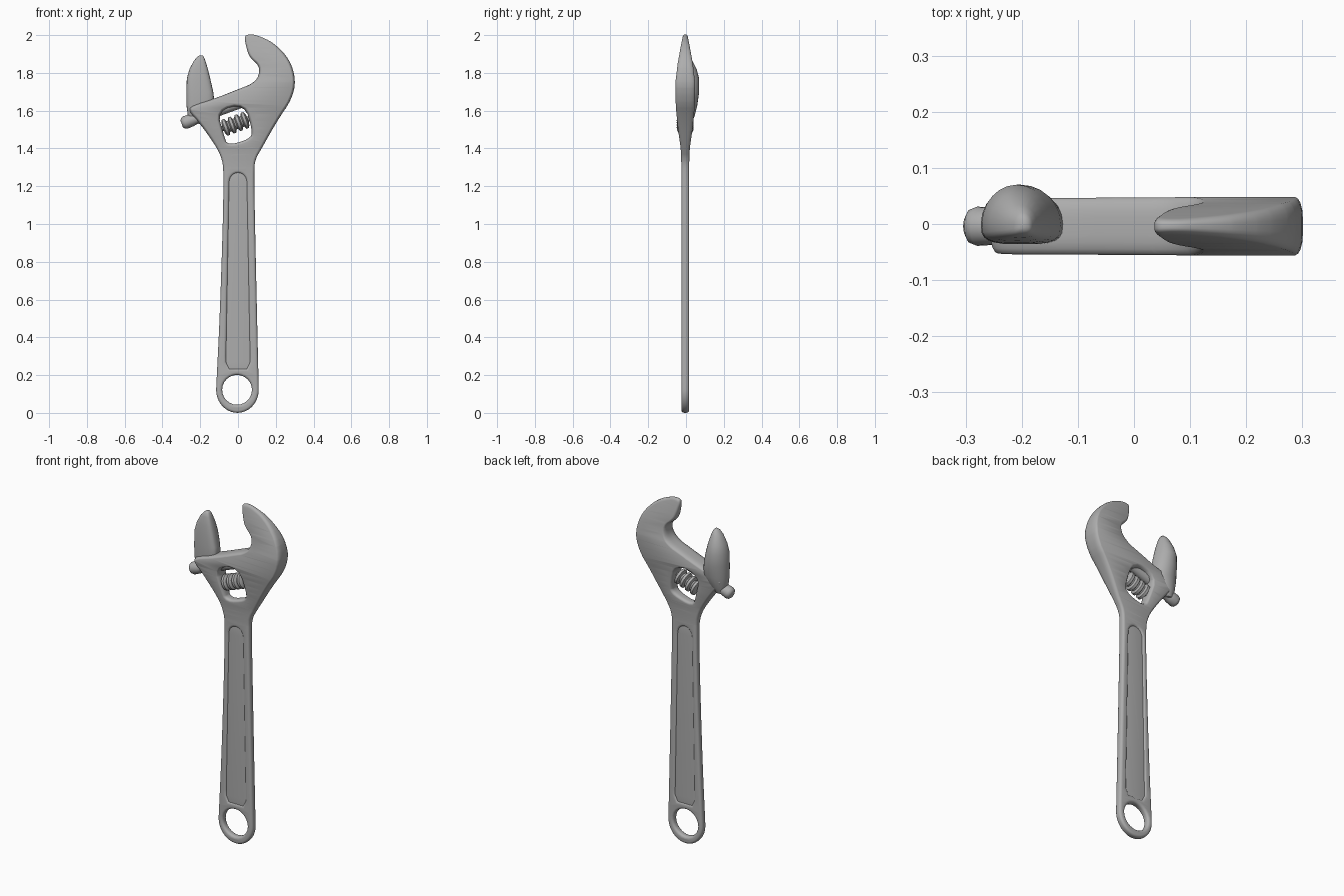
import bpy, bmesh, math
from mathutils import Matrix, Vector

cube = bpy.data.objects.get("Cube")
if cube:
    bpy.data.objects.remove(cube, do_unlink=True)

steel = bpy.data.materials.new("worn grey steel")
GREY = (0.42, 0.42, 0.42, 1)
steel.use_nodes = True
steel.diffuse_color = GREY
shader = steel.node_tree.nodes["Principled BSDF"]
shader.inputs["Base Color"].default_value = GREY
TILT = math.radians(20)          # slope of the jaw slide


def finish(name, bm, angle=40):
    """Turn a bmesh into a smooth-shaded object."""
    bmesh.ops.recalc_face_normals(bm, faces=bm.faces)
    mesh = bpy.data.meshes.new(name)
    bm.to_mesh(mesh)
    bm.free()
    mesh.materials.append(steel)
    obj = bpy.data.objects.new(name, mesh)
    bpy.context.collection.objects.link(obj)
    bpy.ops.object.select_all(action='DESELECT')
    obj.select_set(True)
    bpy.context.view_layer.objects.active = obj
    bpy.ops.object.shade_smooth_by_angle(angle=math.radians(angle))
    return obj


def rounded(points, times=2):
    """Corner cutting on a closed outline."""
    for _ in range(times):
        cut = []
        for i, a in enumerate(points):
            a, b = Vector(a), Vector(points[(i + 1) % len(points)])
            cut += [a.lerp(b, 0.25), a.lerp(b, 0.75)]
        points = cut
    return points


def arc(cx, cz, rx, rz, start, end, count):
    steps = [math.radians(start + (end - start) * i / count) for i in range(count + 1)]
    return [(cx + rx * math.cos(a), cz + rz * math.sin(a)) for a in steps]


def plate(outlines, extrude, bevel):
    """Bevelled upright plate with holes, returned as a bmesh."""
    curve = bpy.data.curves.new("outline", 'CURVE')
    curve.dimensions = '2D'
    curve.fill_mode = 'BOTH'
    curve.extrude, curve.bevel_depth, curve.offset = extrude, bevel, -bevel
    curve.bevel_resolution = 3
    for points in outlines:
        spline = curve.splines.new('POLY')
        spline.points.add(len(points) - 1)
        for p, (x, z) in zip(spline.points, points):
            p.co = (x, z, 0, 1)
        spline.use_cyclic_u = True
    temp = bpy.data.objects.new("outline", curve)
    bpy.context.collection.objects.link(temp)
    graph = bpy.context.evaluated_depsgraph_get()
    mesh = bpy.data.meshes.new_from_object(temp.evaluated_get(graph))
    bm = bmesh.new()
    bm.from_mesh(mesh)
    bpy.data.objects.remove(temp, do_unlink=True)
    bpy.data.meshes.remove(mesh)
    bmesh.ops.remove_doubles(bm, verts=bm.verts, dist=0.0002)
    bm.transform(Matrix.Rotation(math.pi / 2, 4, 'X'))
    return bm


def loft(sections, count=24):
    """Stack of closed rings, capped at both ends."""
    bm = bmesh.new()
    rings = [[bm.verts.new(p) for p in ring] for ring in sections]
    for low, high in zip(rings, rings[1:]):
        for i in range(count):
            j = (i + 1) % count
            bm.faces.new((low[i], low[j], high[j], high[i]))
    bm.faces.new(rings[0])
    bm.faces.new(rings[-1])
    return bm


def lathe(name, profile, centre, angle=40):
    """Turned part whose axis follows the jaw slide."""
    rings = [[(r * math.cos(math.tau * i / 24), r * math.sin(math.tau * i / 24), h)
              for i in range(24)] for h, r in profile]
    bm = loft(rings)
    bm.transform(Matrix.Translation(centre) @
                 Matrix.Rotation(math.pi / 2 - TILT, 4, 'Y'))
    return finish(name, bm, angle)


# Wrench body: handle, hanging eye, fixed jaw and worm window
head = [(0.085, 1.27), (0.09, 1.34), (0.125, 1.4), (0.21, 1.55), (0.285, 1.66),
        (0.307, 1.76), (0.275, 1.87), (0.19, 1.96), (0.10, 2.0), (0.06, 2.005),
        (0.032, 1.995), (0.045, 1.93), (0.062, 1.88), (0.115, 1.835),
        (0.108, 1.775), (0.07, 1.74), (0.01, 1.717), (-0.12, 1.665),
        (-0.24, 1.63), (-0.265, 1.60), (-0.2, 1.53), (-0.115, 1.41),
        (-0.083, 1.34), (-0.076, 1.27)]
eye = arc(-0.003, 0.122, 0.113, 0.122, 180, 360, 16)
outline = rounded(head + [(-0.08, 1.0), (-0.097, 0.5), (-0.112, 0.2)] + eye +
                  [(0.108, 0.2), (0.101, 0.5), (0.09, 1.0)])
eye_hole = arc(-0.005, 0.122, 0.079, 0.079, 0, 345, 23)
window = rounded([(-0.11, 1.6), (0.035, 1.635), (0.078, 1.49), (0.062, 1.45),
                  (-0.055, 1.415), (-0.075, 1.47)])
panel = arc(0, 1.22, 0.045, 0.05, 0, 180, 12) + [(-0.062, 0.27), (-0.045, 0.235),
                                                 (0.045, 0.235), (0.062, 0.27)]
body = plate([outline, eye_hole, window, panel], 0.006, 0.014)

# Swell the head and thin the jaw tip
swell = [(0, 1.0), (1.3, 1.0), (1.4, 1.2), (1.5, 1.9), (1.62, 2.5), (1.75, 2.6),
         (1.85, 2.0), (1.95, 1.1), (2.01, 0.5)]


def thickness(z):
    for (z0, t0), (z1, t1) in zip(swell, swell[1:]):
        if z <= z1:
            return t0 + (t1 - t0) * max(z - z0, 0) / (z1 - z0)
    return swell[-1][1]


cuts = [0.1 * i for i in range(3, 13)] + [1.3 + 0.035 * i for i in range(20)]
for z in cuts:
    bmesh.ops.bisect_plane(body, geom=body.verts[:] + body.edges[:] + body.faces[:],
                           plane_co=(0, 0, z), plane_no=(0, 0, 1))
for v in body.verts:
    v.co.y = v.co.y * thickness(v.co.z) - 0.004
finish("wrench_body", body)

# Sunken handle panel
web = plate([arc(0, 1.22, 0.055, 0.06, 0, 180, 12) + [(-0.072, 0.27), (-0.06, 0.22),
                                                      (0.06, 0.22), (0.072, 0.27)]],
            0.012, 0.001)
bmesh.ops.translate(web, verts=web.verts, vec=(0, -0.004, 0))
finish("handle_panel", web)

# Movable jaw: flat front, round back; height, centre x, half width, front, back
jaw = [(1.53, -0.225, 0.03, -0.02, 0.025), (1.57, -0.215, 0.05, -0.03, 0.045),
       (1.63, -0.198, 0.075, -0.036, 0.06), (1.70, -0.202, 0.071, -0.036, 0.07),
       (1.77, -0.209, 0.062, -0.034, 0.07), (1.82, -0.208, 0.049, -0.03, 0.056),
       (1.865, -0.203, 0.03, -0.024, 0.034), (1.885, -0.198, 0.017, -0.018, 0.02),
       (1.893, -0.196, 0.008, -0.01, 0.01)]
rings = []
for z, cx, rx, front, back in jaw:
    ring = []
    for i in range(24):
        a = math.tau * i / 24
        c, s = math.cos(a), math.sin(a)
        if s < 0:    # boxier front half
            c = math.copysign(abs(c) ** 0.6, c)
            s = -abs(s) ** 0.6
        ring.append((cx + rx * c, s * back if s > 0 else -s * front, z))
    rings.append(ring)
finish("movable_jaw", loft(rings), 50)

# Jaw slide rod with a rounded free end
lathe("jaw_slide_rod", [(-0.195, 0.018), (-0.188, 0.03), (-0.175, 0.035), (-0.14, 0.033),
                        (-0.12, 0.03), (0.16, 0.03), (0.17, 0.02)], (-0.115, -0.004, 1.597))

# Ribbed adjusting worm on its pin
ribs = [(-0.1, 0.014), (-0.07, 0.014)]
for k in range(4):
    h = -0.054 + 0.036 * k
    ribs += [(h - 0.014, 0.03), (h - 0.007, 0.045), (h + 0.007, 0.045), (h + 0.014, 0.03)]
ribs += [(0.07, 0.014), (0.1, 0.014)]
lathe("adjusting_worm", ribs, (-0.014, -0.004, 1.53), 50)
